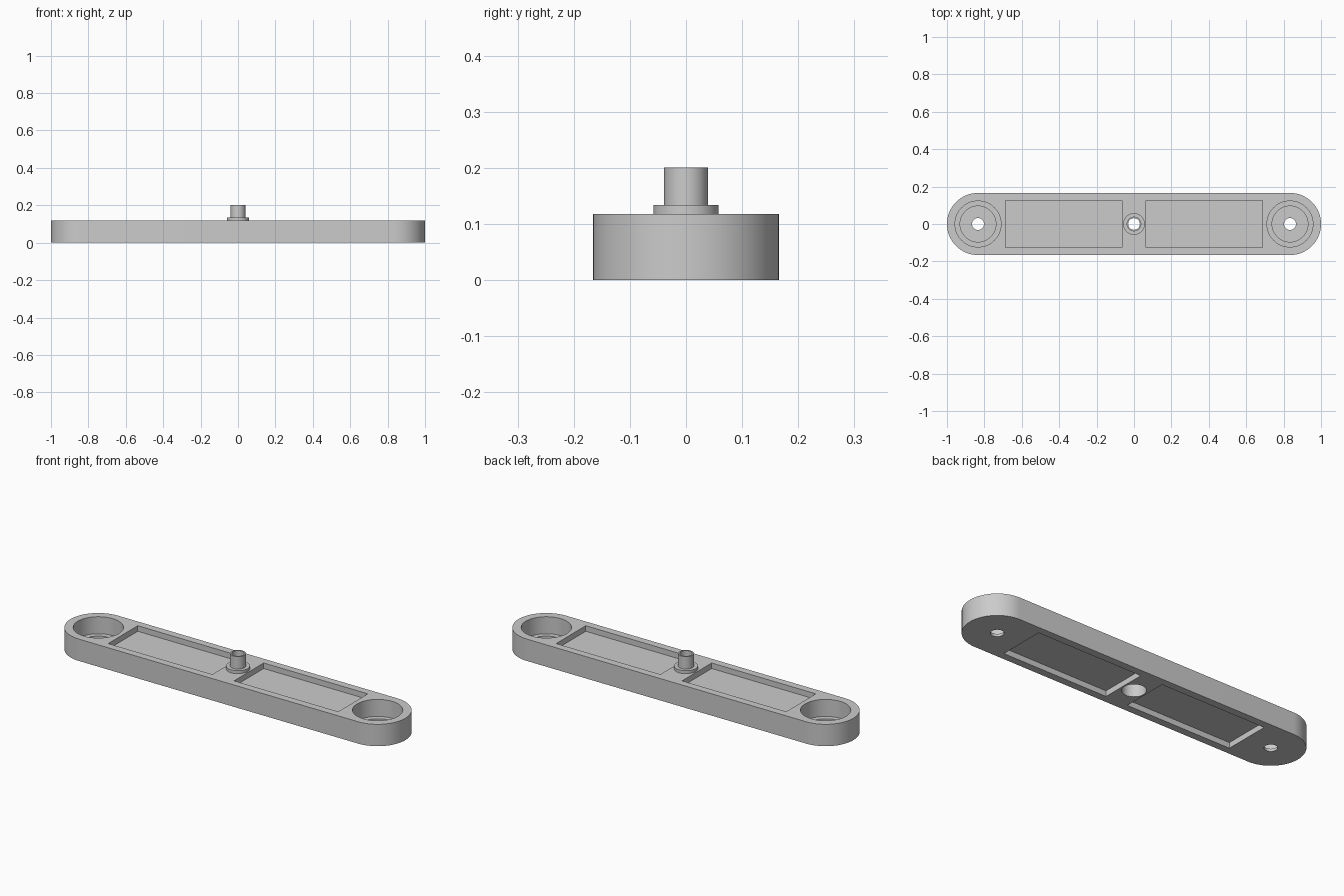
import bpy, bmesh, math

if "Cube" in bpy.data.objects:
    bpy.data.objects.remove(bpy.data.objects["Cube"], do_unlink=True)

LENGTH, RADIUS, THICK = 2.0, 0.166, 0.118
END_X = LENGTH / 2 - RADIUS
BORE = 0.031

grey = bpy.data.materials.new("plain grey")
grey.use_nodes = True
colour = (0.6, 0.6, 0.6, 1)
grey.diffuse_color = colour
grey.node_tree.nodes["Principled BSDF"].inputs["Base Color"].default_value = colour


def make_object(name, bm):
    bmesh.ops.recalc_face_normals(bm, faces=bm.faces)
    mesh = bpy.data.meshes.new(name)
    bm.to_mesh(mesh)
    bm.free()
    mesh.materials.append(grey)
    obj = bpy.data.objects.new(name, mesh)
    bpy.context.collection.objects.link(obj)
    return obj


def prism(name, outline, z0, z1):
    """Extrude a flat outline from z0 up to z1."""
    bm = bmesh.new()
    face = bm.faces.new([bm.verts.new((x, y, z0)) for x, y in outline])
    top = bmesh.ops.extrude_face_region(bm, geom=[face])["geom"]
    verts = [v for v in top if isinstance(v, bmesh.types.BMVert)]
    bmesh.ops.translate(bm, verts=verts, vec=(0, 0, z1 - z0))
    return make_object(name, bm)


def arc(cx, r, start, sweep, n):
    return [(cx + r * math.cos(start + sweep * i / n),
             r * math.sin(start + sweep * i / n)) for i in range(n + 1)]


def circle(cx, r):
    return arc(cx, r, 0, math.tau, 64)[:-1]


def activate(obj):
    bpy.ops.object.select_all(action='DESELECT')
    obj.select_set(True)
    bpy.context.view_layer.objects.active = obj


def cut(target, outline, z0, z1):
    cutter = prism("cutter", outline, z0, z1)
    cutter.hide_render = True
    activate(target)
    mod = target.modifiers.new("cut", 'BOOLEAN')
    mod.operation, mod.solver, mod.object = 'DIFFERENCE', 'EXACT', cutter
    bpy.ops.object.modifier_apply(modifier=mod.name)
    bpy.data.objects.remove(cutter, do_unlink=True)


# Bar with rounded ends
half = math.pi / 2
bar = prism("mounting_bar",
            arc(END_X, RADIUS, -half, math.pi, 48)
            + arc(-END_X, RADIUS, half, math.pi, 48), 0, THICK)

ABOVE, BELOW = THICK + 0.05, -0.05
for side in (-1, 1):
    # Stepped end socket with a small through hole
    cut(bar, circle(side * END_X, 0.123), 0.026, ABOVE)
    cut(bar, circle(side * END_X, 0.096), 0.014, ABOVE)
    cut(bar, circle(side * END_X, 0.032), BELOW, ABOVE)
    # Shallow rectangular pockets, top and bottom
    a, b, w = side * 0.065, side * 0.687, 0.126
    pocket = [(a, -w), (b, -w), (b, w), (a, w)]
    cut(bar, pocket, THICK - 0.03, ABOVE)
    cut(bar, pocket, BELOW, 0.03)

# Central bore, wider from below
cut(bar, circle(0, 0.058), BELOW, 0.1)
cut(bar, circle(0, BORE), BELOW, ABOVE)

# Flanged tube standing over the bore
bm = bmesh.new()
profile = [(BORE, THICK), (0.058, THICK), (0.058, 0.134),
           (0.039, 0.134), (0.039, 0.201), (BORE, 0.201)]
ring = [bm.verts.new((r, 0, z)) for r, z in profile]
edges = [bm.edges.new((v, ring[i - 1])) for i, v in enumerate(ring)]
bmesh.ops.spin(bm, geom=ring + edges, cent=(0, 0, 0), axis=(0, 0, 1),
               angle=math.tau, steps=64, use_merge=True)
bmesh.ops.remove_doubles(bm, verts=bm.verts, dist=0.0001)
tube = make_object("flanged_tube", bm)

for obj in (bar, tube):
    activate(obj)
    bpy.ops.object.shade_smooth_by_angle(angle=math.radians(30))
